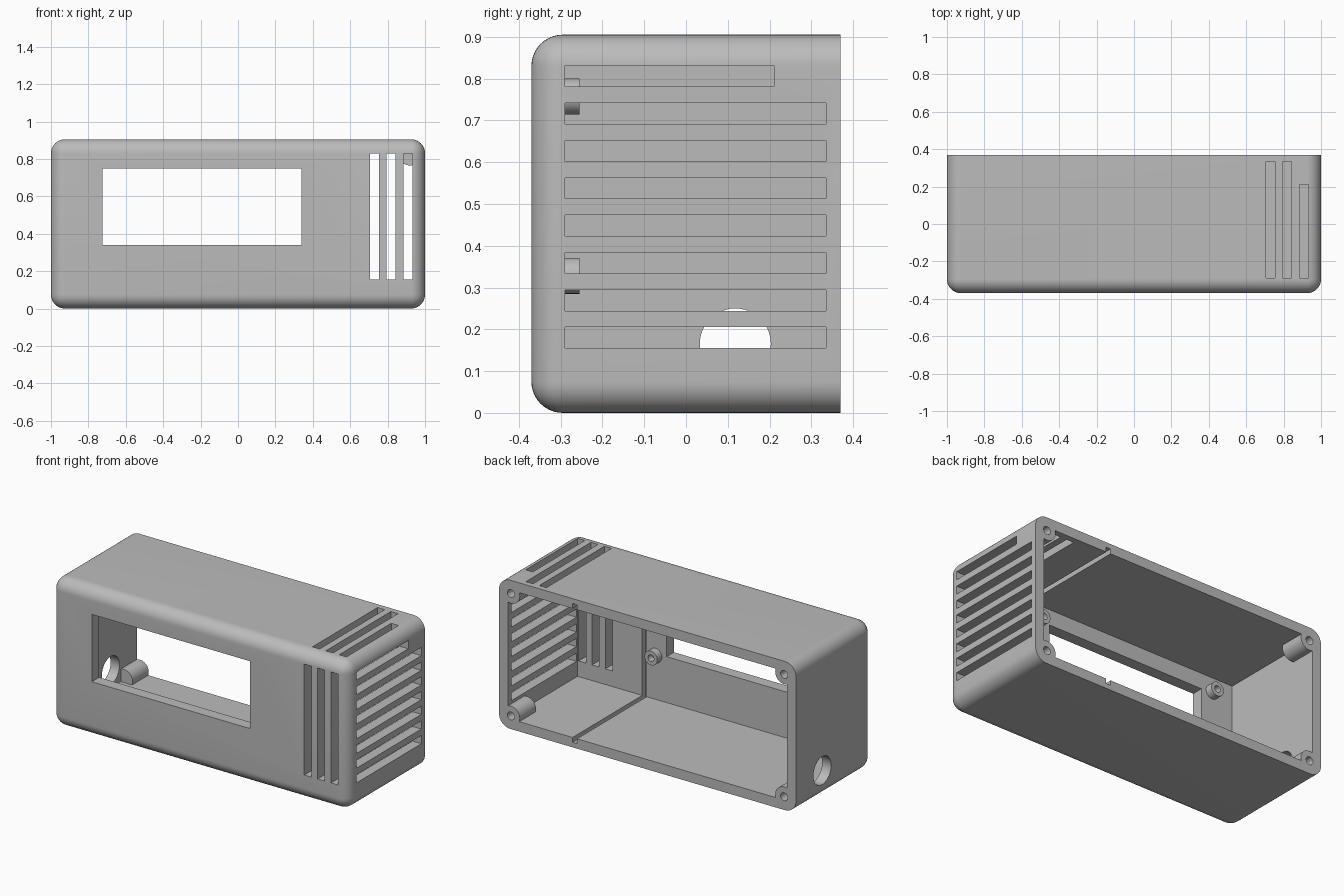
import bpy, bmesh, math
from mathutils import Matrix, Vector

cube = bpy.data.objects.get("Cube")
if cube:
    bpy.data.objects.remove(cube, do_unlink=True)

HX, HY, H = 1.0, 0.37, 0.905      # half width, half depth, height
WALL, ROUND = 0.06, 0.075
INNER_Y = -0.30                   # inside of the front wall

grey = bpy.data.materials.new("plain grey")
grey.use_nodes = True
grey.diffuse_color = (0.5, 0.5, 0.5, 1)
grey.node_tree.nodes["Principled BSDF"].inputs["Base Color"].default_value = (0.5, 0.5, 0.5, 1)


def finish(name, bm):
    mesh = bpy.data.meshes.new(name)
    bm.to_mesh(mesh)
    bm.free()
    mesh.materials.append(grey)
    ob = bpy.data.objects.new(name, mesh)
    bpy.context.collection.objects.link(ob)
    return ob


def box_bmesh(x, y, z):
    bm = bmesh.new()
    bmesh.ops.create_cube(bm, size=1)
    for v in bm.verts:
        v.co = Vector([lo + (c + 0.5) * (hi - lo) for c, (lo, hi) in zip(v.co, (x, y, z))])
    return bm


def box(x, y, z):
    return finish("box_tool", box_bmesh(x, y, z))


def rod(center, radius, length, axis, sides=32):
    bm = bmesh.new()
    turn = Matrix.Rotation(math.pi / 2, 4, "Y" if axis == "x" else "X")
    bmesh.ops.create_cone(bm, cap_ends=True, segments=sides, radius1=radius, radius2=radius,
                          depth=length, matrix=Matrix.Translation(center) @ turn)
    return finish("rod_tool", bm)


def combine(tool, operation="DIFFERENCE"):
    tool.hide_render = True
    mod = case.modifiers.new("combine", "BOOLEAN")
    mod.operation, mod.solver, mod.object = operation, "EXACT", tool
    bpy.ops.object.modifier_apply(modifier=mod.name)
    bpy.data.objects.remove(tool, do_unlink=True)


# Outer shell: every edge rounded except the rim of the open back
bm = box_bmesh((-HX, HX), (-HY, HY), (0, H))
edges = [e for e in bm.edges if any(v.co.y < 0 for v in e.verts)]
bmesh.ops.bevel(bm, geom=edges, offset=ROUND, segments=10, profile=0.5, affect="EDGES")
case = finish("case", bm)
bpy.context.view_layer.objects.active = case
case.select_set(True)

# Hollow inside, open to the back
combine(box((WALL - HX, HX - WALL), (INNER_Y, 0.5), (WALL, H - WALL)))

# Divider groove around floor, front wall and ceiling
combine(box((0.475, 0.505), (INNER_Y - 0.03, 0.5), (0.03, H - 0.03)))

# Display window
combine(box((-0.725, 0.34), (-0.5, -0.2), (0.34, 0.75)))

# Vents in the front and the top
for i in range(3):
    x = (0.705 + i * 0.09, 0.753 + i * 0.09)
    combine(box(x, (-0.5, -0.292), (0.155, 0.83)))
    combine(box(x, (-0.29, 0.21 if i == 2 else 0.335), (0.835, 1.0)))

# Vents in the left side
for i in range(8):
    z = 0.155 + i * 0.0894
    combine(box((0.93, 1.1), (-0.29, 0.21 if i == 7 else 0.335), (z, z + 0.05)))

# Cable hole in the right side
combine(rod((-HX, 0.118, 0.165), 0.085, 0.3, "x", 48))

# Screw posts in the back corners
for x in (-0.92, 0.92):
    for z in (0.08, H - 0.08):
        combine(rod((x, (0.215 + HY) / 2, z), 0.06, HY - 0.215, "y"), "UNION")
        combine(rod((x, HY, z), 0.024, 0.24, "y", 24))

# Board standoffs around the window
for x in (-0.80, 0.415):
    for z in (0.328, 0.757):
        combine(rod((x, -0.285, z), 0.043, 0.06, "y"), "UNION")
        combine(rod((x, -0.255, z), 0.02, 0.08, "y", 24))

bpy.ops.object.shade_smooth_by_angle(angle=math.radians(30))
